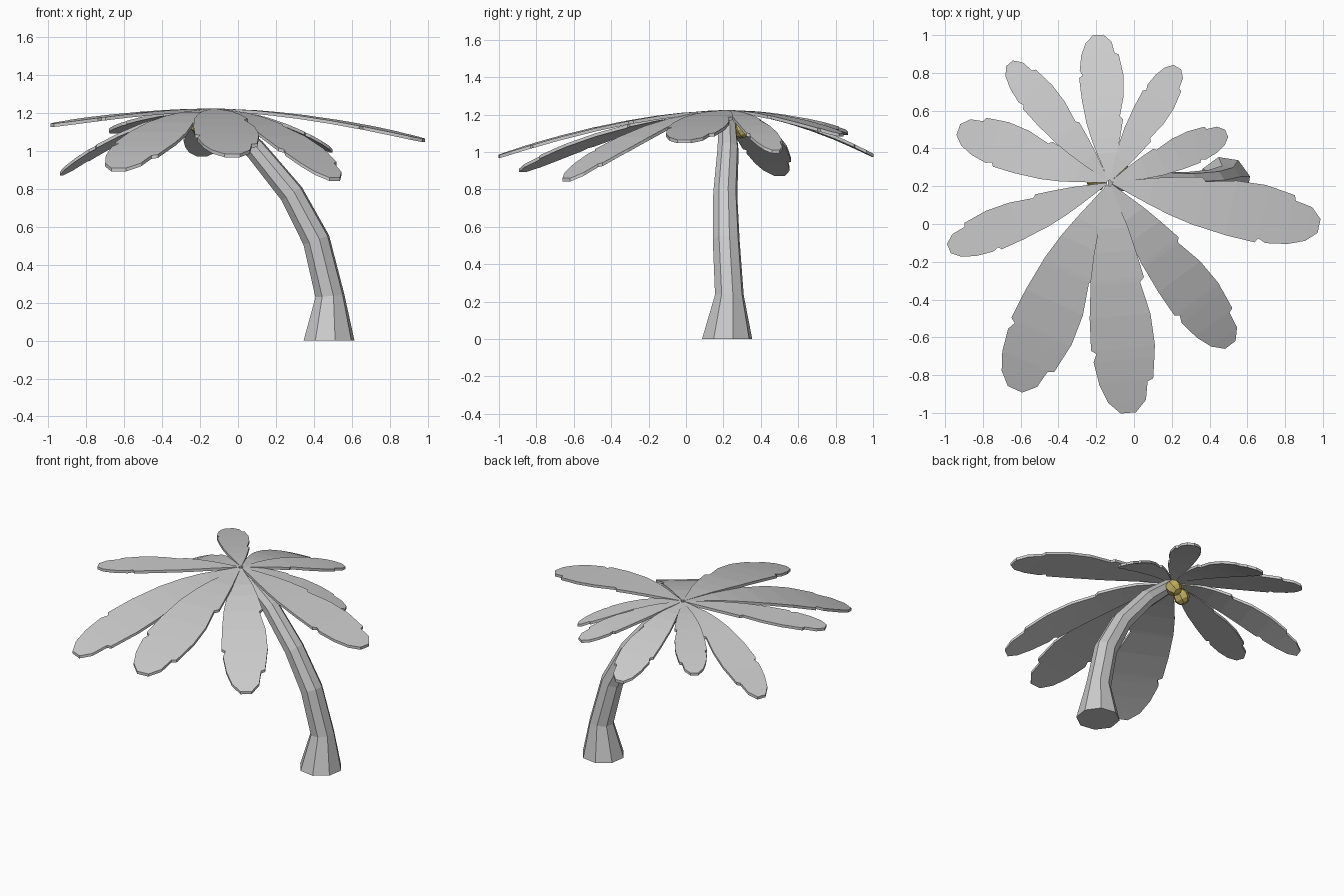
import bpy, bmesh, math
from mathutils import Vector

if "Cube" in bpy.data.objects:
    bpy.data.objects.remove(bpy.data.objects["Cube"])


def loft(name, rings):
    """Skin a list of equal-sized vertex rings into a capped solid."""
    bm = bmesh.new()
    loops = [[bm.verts.new(p) for p in ring] for ring in rings]
    n = len(loops[0])
    for a, b in zip(loops, loops[1:]):
        for i in range(n):
            j = (i + 1) % n
            bm.faces.new((a[i], a[j], b[j], b[i]))
    bm.faces.new(loops[0][::-1])
    bm.faces.new(loops[-1])
    bmesh.ops.recalc_face_normals(bm, faces=bm.faces[:])
    me = bpy.data.meshes.new(name)
    bm.to_mesh(me)
    bm.free()
    ob = bpy.data.objects.new(name, me)
    bpy.context.collection.objects.link(ob)
    return ob


# Trunk: eight-sided, flared foot, leaning toward the crown (x, y, z, radius)
path = [(.48, .22, .0, .138), (.485, .232, .235, .079), (.413, .215, .53, .074),
        (.283, .21, .775, .066), (.09, .225, 1.01, .058), (-.11, .22, 1.185, .045)]
tilts = [0, 5, 20, 33, 47, 50]
rings = []
for (x, y, z, r), tilt in zip(path, tilts):
    t = math.radians(tilt)
    side = Vector((math.cos(t), 0, math.sin(t)))
    ring = []
    for k in range(8):
        a = 2 * math.pi * (k + .3) / 8
        ring.append(Vector((x, y, z)) + r * (math.cos(a) * side + math.sin(a) * Vector((0, 1, 0))))
    rings.append(ring)
loft("trunk", rings)

# Leaf outline: position along the leaf, left and right width, with torn notches
outline = [(.015, .04, .04), (.2, .46, .46), (.3, .66, .64), (.42, .84, .83), (.44, .85, .7),
           (.58, .96, .94), (.72, 1, 1), (.735, .84, .98), (.77, .95, .95),
           (.86, .84, .86), (.87, .83, .68), (.95, .6, .58), (1, .24, .24)]
crown = Vector((-.13, .22, 1.225))
thick = Vector((0, 0, -.018))

# Leaves: tip x, y, z, full width, notch side
leaves = [(-.19, 1.0, .99, .235, 1), (.23, .83, 1.10, .19, 1), (.49, .48, 1.01, .18, -1),
          (.98, -.01, 1.065, .31, -1), (.51, -.64, .86, .29, -1), (-.03, -1.0, .985, .34, -1),
          (-.63, -.875, .91, .35, -1), (-.98, -.13, 1.145, .22, 1), (-.93, .5, .89, .25, 1),
          (-.66, .85, 1.11, .20, 1)]
for i, (x, y, z, width, flip) in enumerate(leaves):
    d = Vector((x - crown.x, y - crown.y, 0))
    side = Vector((-d.y, d.x, 0)).normalized() * width / 2
    rings = []
    for t, wl, wr in outline:
        if flip < 0:
            wl, wr = wr, wl
        mid = crown + d * t + Vector((0, 0, (z - crown.z) * t ** 1.7))
        l, r = mid + side * wl, mid - side * wr
        rings.append([l, r, r + thick, l + thick])
    loft(f"leaf_{i + 1}", rings)

# Coconuts tucked under the crown
gold = bpy.data.materials.new("coconut_gold")
gold.diffuse_color = (.55, .43, .12, 1)
gold.use_nodes = True
gold.node_tree.nodes["Principled BSDF"].inputs["Base Color"].default_value = gold.diffuse_color
for i, (x, y, z) in enumerate([(-.08, .295, 1.125), (-.2, .225, 1.135)]):
    bpy.ops.mesh.primitive_uv_sphere_add(segments=7, ring_count=5, radius=.053, location=(x, y, z))
    nut = bpy.context.object
    nut.name = f"coconut_{i + 1}"
    nut.rotation_euler = (.5, .4, i)
    nut.data.materials.append(gold)
